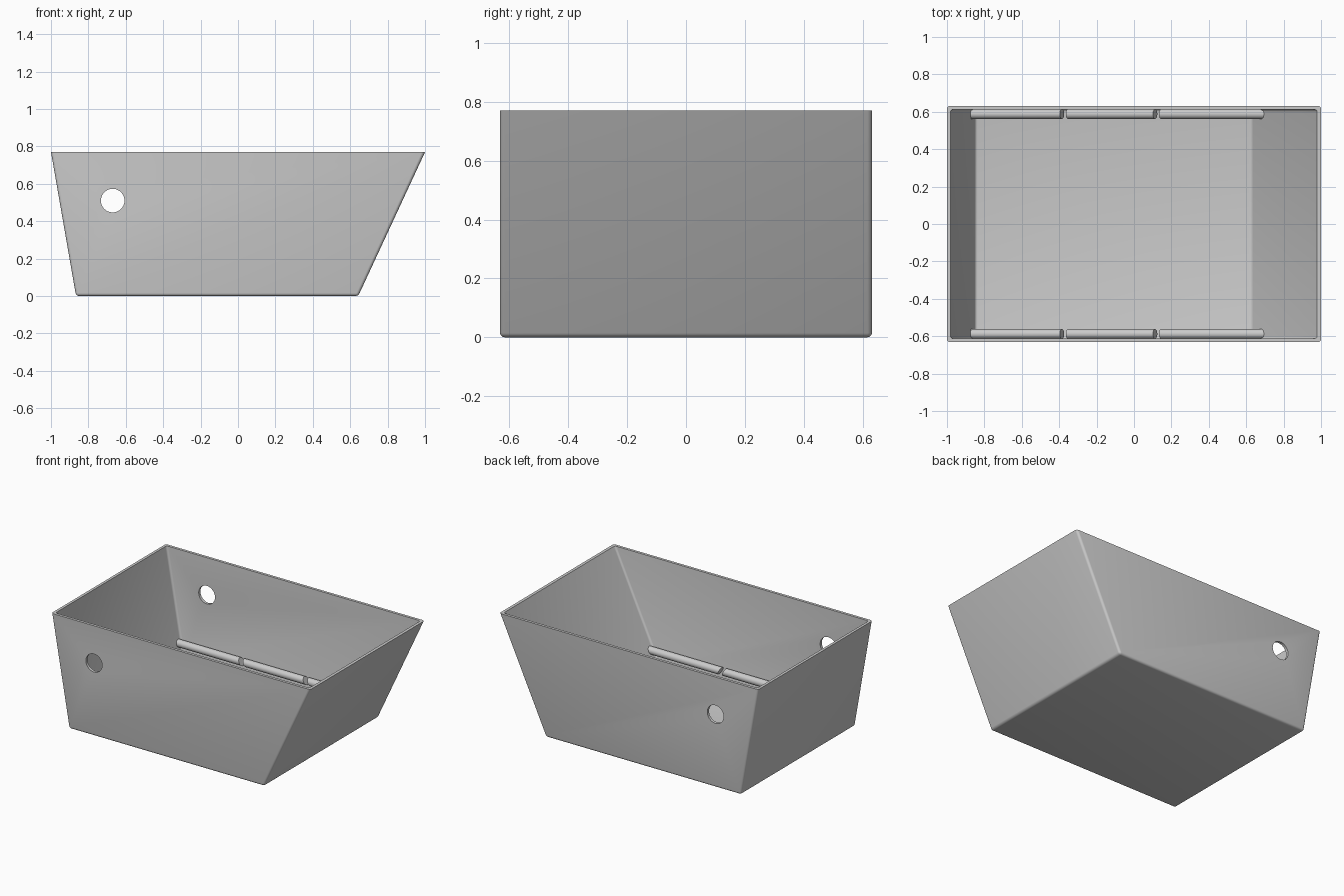
import bpy, bmesh, math
from mathutils import Matrix

cube = bpy.data.objects.get("Cube")
if cube:
    bpy.data.objects.remove(cube, do_unlink=True)

WALL = 0.019
HEIGHT = 0.77
HALF_W = 0.632
FOOT = (-0.866, 0.643)          # x of the two end walls at the floor
SLOPE = (-0.174, 0.464)         # x change per unit of height

grey = bpy.data.materials.new("plain grey")
grey.use_nodes = True
colour = (0.6, 0.6, 0.6, 1)
grey.diffuse_color = colour
grey.node_tree.nodes["Principled BSDF"].inputs["Base Color"].default_value = colour


def to_object(name, bm):
    bmesh.ops.recalc_face_normals(bm, faces=bm.faces[:])
    mesh = bpy.data.meshes.new(name)
    bm.to_mesh(mesh)
    bm.free()
    ob = bpy.data.objects.new(name, mesh)
    bpy.context.collection.objects.link(ob)
    mesh.materials.append(grey)
    return ob


def end_x(side, z, inset):
    """x of an end wall at height z, moved inward by a thickness."""
    shift = inset * math.hypot(1, SLOPE[side])
    return FOOT[side] + SLOPE[side] * z + (-shift if side else shift)


def tub_solid(name, inset, z0, z1, radius):
    """Tapered block with rounded edges everywhere but the top."""
    bm = bmesh.new()
    bmesh.ops.create_cube(bm, size=2)
    for v in bm.verts:
        z = z1 if v.co.z > 0 else z0
        side = 1 if v.co.x > 0 else 0
        v.co = (end_x(side, z, inset), v.co.y * (HALF_W - inset), z)
    edges = [e for e in bm.edges if min(v.co.z for v in e.verts) < z1 - 0.01]
    bmesh.ops.bevel(bm, geom=edges, offset=radius, offset_type='OFFSET',
                    segments=4, profile=0.5, affect='EDGES')
    return to_object(name, bm)


def smooth(ob):
    bpy.ops.object.select_all(action='DESELECT')
    ob.select_set(True)
    bpy.context.view_layer.objects.active = ob
    bpy.ops.object.shade_smooth_by_angle(angle=math.radians(35))


# Open tub with sloping end walls
tub = tub_solid("tub", 0, 0, HEIGHT, 0.016)
cavity = tub_solid("cavity_cutter", WALL, WALL, HEIGHT + 0.1, 0.014)

# Round hole through both side walls
bm = bmesh.new()
bmesh.ops.create_cone(bm, cap_ends=True, segments=48, radius1=0.063, radius2=0.063, depth=2,
                      matrix=Matrix.Translation((-0.67, 0, 0.51)) @ Matrix.Rotation(math.pi / 2, 4, 'X'))
hole = to_object("hole_cutter", bm)

for cutter in (cavity, hole):
    cut = tub.modifiers.new(cutter.name, 'BOOLEAN')
    cut.operation = 'DIFFERENCE'
    cut.solver = 'EXACT'
    cut.object = cutter
    bpy.context.view_layer.objects.active = tub
    with bpy.context.temp_override(object=tub, active_object=tub):
        bpy.ops.object.modifier_apply(modifier=cut.name)
    bpy.data.objects.remove(cutter, do_unlink=True)
smooth(tub)

# Rails along both sides, split by slanted slots and meeting the end walls
RAIL_Z, RAIL_R = 0.13, 0.026
LEAN = -0.45
left_end = (end_x(0, RAIL_Z, WALL * 0.8), SLOPE[0])
right_end = (end_x(1, RAIL_Z, WALL * 0.8), SLOPE[1])
pieces = [
    (left_end, (-0.385, LEAN)),
    ((-0.353, LEAN), (0.113, LEAN)),
    ((0.145, LEAN), right_end),
]
for side, y in (("front", -0.588), ("back", 0.588)):
    for i, ends in enumerate(pieces):
        bm = bmesh.new()
        bmesh.ops.create_cone(bm, cap_ends=True, segments=32, radius1=RAIL_R, radius2=RAIL_R,
                              depth=2, matrix=Matrix.Rotation(math.pi / 2, 4, 'Y'))
        for v in bm.verts:
            x, lean = ends[1 if v.co.x > 0 else 0]
            v.co = (x + lean * v.co.z, v.co.y + y, v.co.z + RAIL_Z)
        smooth(to_object(f"{side}_rail_{i + 1}", bm))
